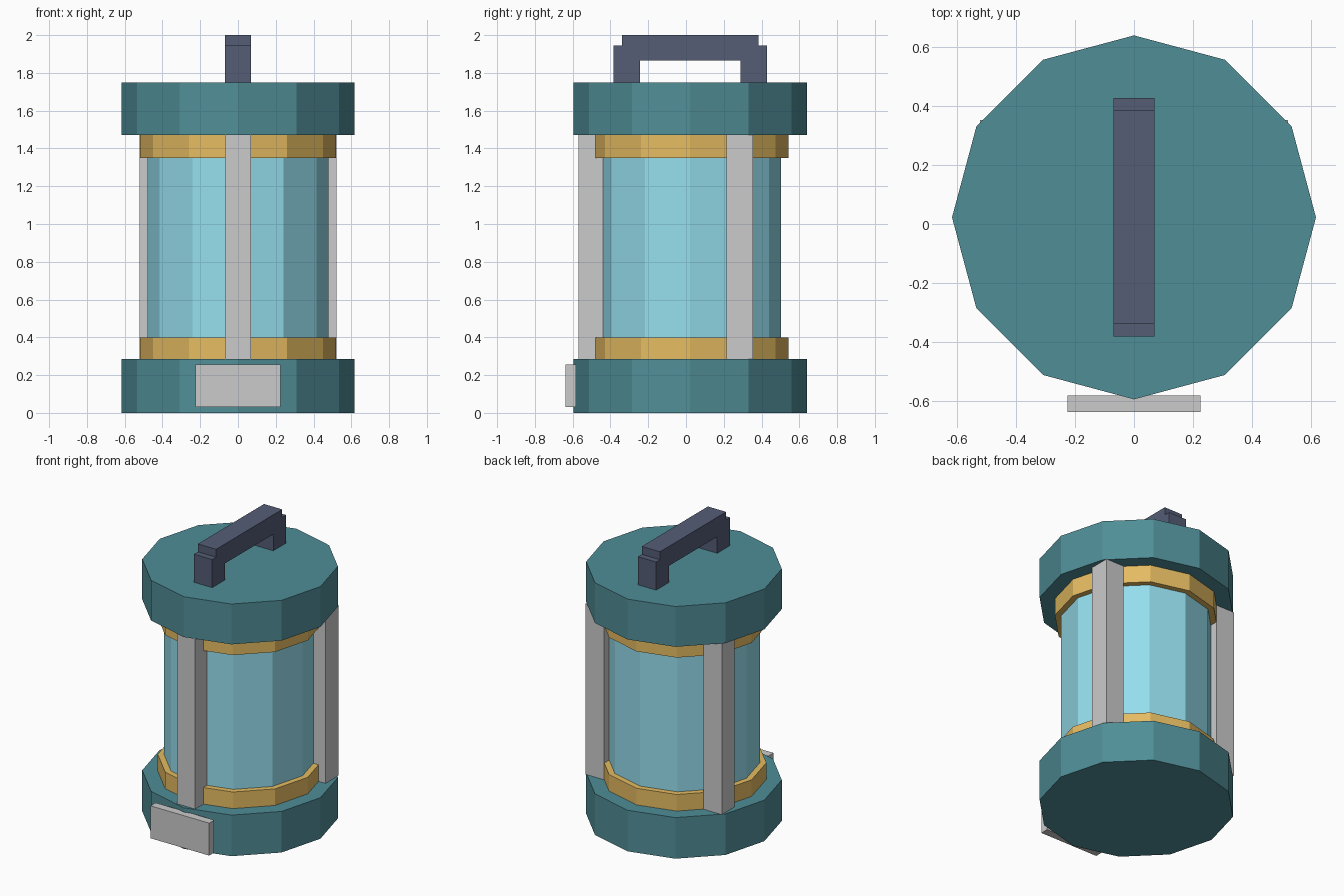
import bpy
import math

if "Cube" in bpy.data.objects:
    bpy.data.objects.remove(bpy.data.objects["Cube"])

CY = 0.0225  # the lantern axis sits slightly behind the origin


def material(name, rgb):
    m = bpy.data.materials.new(name)
    m.diffuse_color = (*rgb, 1)
    m.use_nodes = True
    m.node_tree.nodes["Principled BSDF"].inputs["Base Color"].default_value = m.diffuse_color
    return m


teal = material("teal", (0.08, 0.27, 0.31))
gold = material("gold", (0.78, 0.50, 0.12))
glass = material("glass_blue", (0.30, 0.73, 0.85))
slate = material("slate", (0.09, 0.11, 0.18))


def finish(name, mat):
    ob = bpy.context.object
    ob.name = name
    if mat:
        ob.data.materials.append(mat)
    return ob


def drum(name, radius, z0, z1, mat):
    """Twelve-sided drum with corners on the x and y axes."""
    bpy.ops.mesh.primitive_cylinder_add(
        vertices=12, radius=radius, depth=z1 - z0, location=(0, CY, (z0 + z1) / 2))
    return finish(name, mat)


def box(name, center, size, mat=None):
    bpy.ops.mesh.primitive_cube_add(size=1, location=center)
    ob = finish(name, mat)
    ob.scale = size
    bpy.ops.object.transform_apply(location=False, rotation=False, scale=True)
    return ob


# Body: base, cap, glass and the two collars
drum("base", 0.6175, 0, 0.285, teal)
drum("top_cap", 0.6175, 1.47, 1.75, teal)
drum("glass_cylinder", 0.48, 0.285, 1.47, glass)
drum("lower_collar", 0.52, 0.285, 0.40, gold)
drum("upper_collar", 0.52, 1.35, 1.47, gold)

# Three guard posts, square to the axes, spaced evenly around the glass
for i, label in enumerate(("front", "right", "left")):
    a = math.radians(-90 + 120 * i)
    box(f"{label}_post",
        (0.5225 * math.cos(a), CY + 0.5225 * math.sin(a), 0.8775),
        (0.14, 0.14, 1.185))

# Carrying handle: two legs and a grip
for label, s in (("front", -1), ("back", 1)):
    box(f"{label}_handle_leg", (0, CY + s * 0.335, 1.8475), (0.14, 0.14, 0.195), slate)
box("handle_grip", (0, CY, 1.9325), (0.14, 0.725, 0.135), slate)

# Blank plate on the front of the base
box("front_plate", (0, -0.61, 0.1425), (0.45, 0.056, 0.225))
